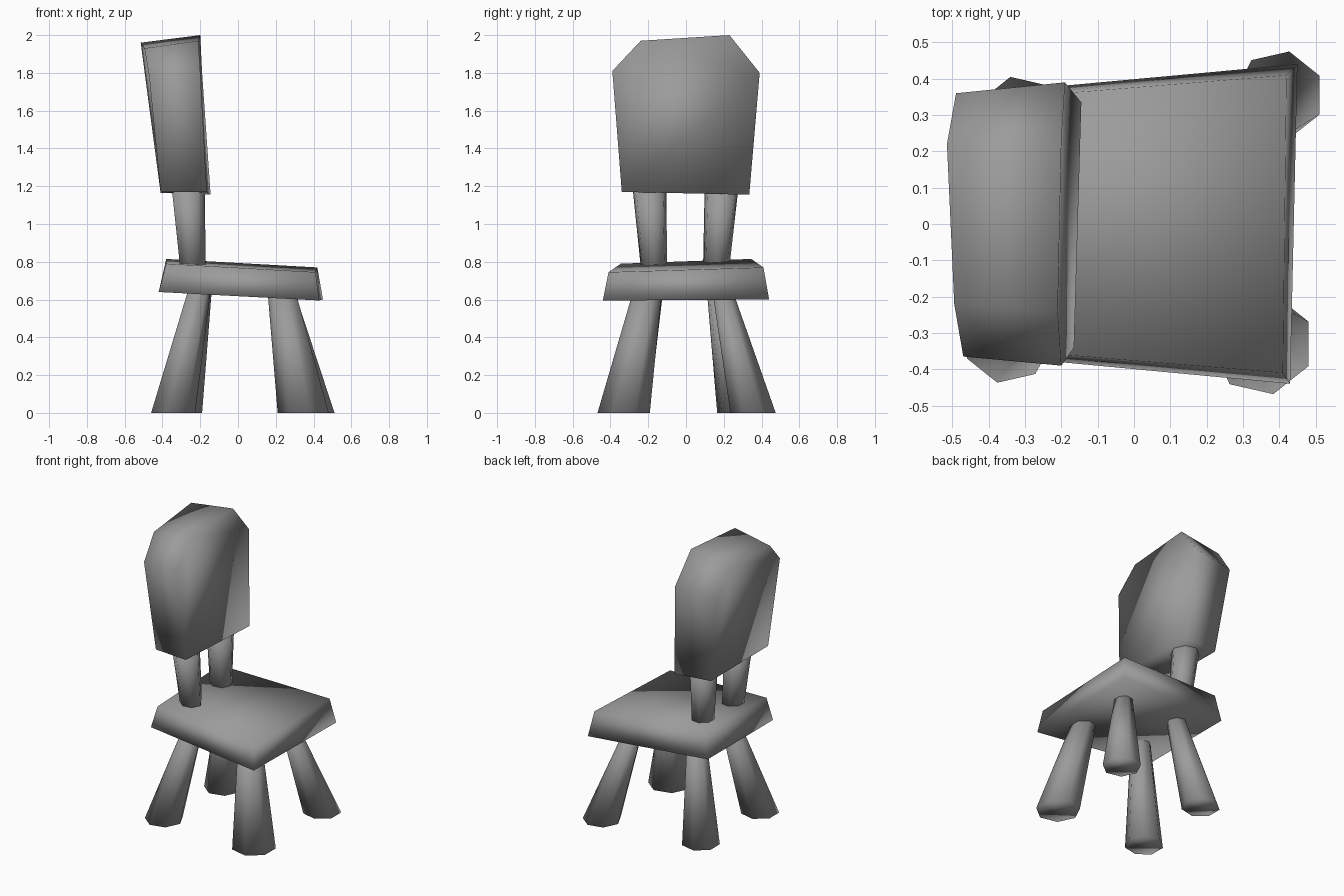
import bpy, math

cube = bpy.data.objects.get("Cube")
if cube:
    bpy.data.objects.remove(cube, do_unlink=True)

# One plain grey for the whole chair
grey = bpy.data.materials.new("plain_grey")
grey.use_nodes = True
color = (0.33, 0.33, 0.33, 1)
grey.diffuse_color = color
grey.node_tree.nodes["Principled BSDF"].inputs["Base Color"].default_value = color


def loft(name, start, end):
    """Closed solid between two matching rings of points."""
    n = len(start)
    faces = [tuple(reversed(range(n))), tuple(range(n, 2 * n))]
    faces += [(i, (i + 1) % n, n + (i + 1) % n, n + i) for i in range(n)]
    mesh = bpy.data.meshes.new(name)
    mesh.from_pydata(start + end, [], faces)
    mesh.materials.append(grey)
    mesh.shade_smooth()
    obj = bpy.data.objects.new(name, mesh)
    bpy.context.collection.objects.link(obj)
    return obj


def ring(center, radius, phase, sides=7):
    x, y, z = center
    angles = [phase + math.tau * i / sides for i in range(sides)]
    return [(x + radius * math.cos(a), y + radius * math.sin(a), z) for a in angles]


def peg(name, bottom, r_bottom, top, r_top, phase=0):
    loft(name, ring(bottom, r_bottom, phase), ring(top, r_top, phase))


# Splayed, tapered legs
half_step = math.pi / 7
peg("front_left_leg", (.40, .355, 0), .123, (.25, .195, .64), .056, half_step)
peg("front_right_leg", (.352, -.33, 0), .142, (.235, -.205, .64), .078, half_step)
peg("back_left_leg", (-.313, .285, 0), .123, (-.20, .17, .66), .062)
peg("back_right_leg", (-.349, -.317, 0), .123, (-.205, -.18, .66), .062)

# Seat: slightly crooked slab, wider at the front and at the bottom
loft("seat",
     [(-.42, -.36, .64), (.43, -.44, .595), (.45, .44, .60), (-.42, .36, .64)],
     [(-.38, -.345, .79), (.41, -.41, .745), (.42, .41, .77), (-.38, .345, .815)])

# Posts carrying the backrest
for side, y_low, y_high in (("left", .158, .19), ("right", -.168, -.195)):
    peg(side + "_back_post", (-.24, y_low, .74), .07, (-.27, y_high, 1.22), .093)

# Backrest: leaning slab with clipped upper corners
loft("backrest",
     [(-.41, -.32, 1.17), (-.47, -.365, 1.78), (-.495, -.22, 1.93),
      (-.515, .22, 1.96), (-.49, .36, 1.77), (-.41, .31, 1.165)][::-1],
     [(-.165, -.34, 1.17), (-.20, -.39, 1.81), (-.21, -.24, 1.97),
      (-.20, .23, 2.0), (-.19, .39, 1.80), (-.145, .335, 1.155)][::-1])
